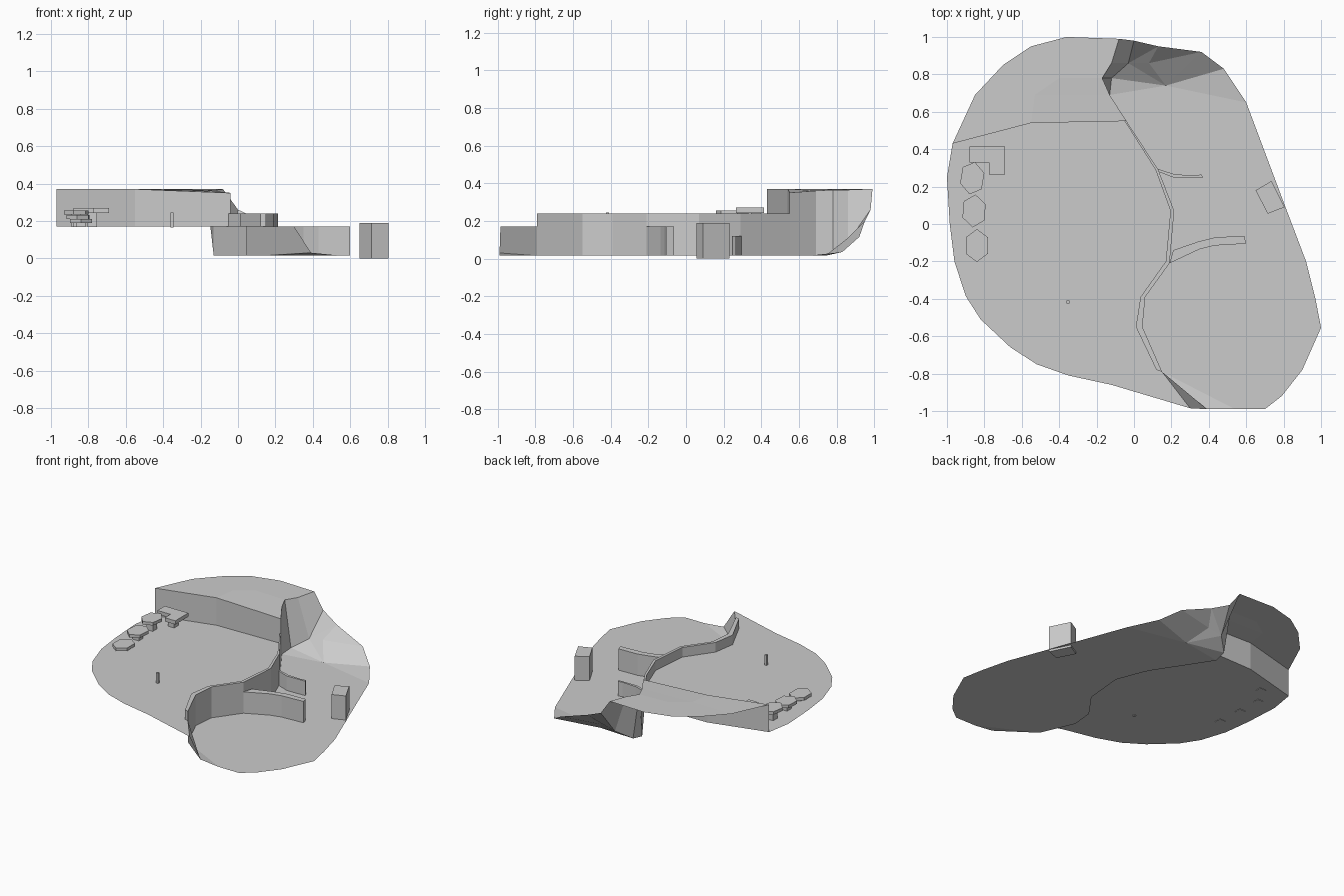
import bpy
from math import cos, sin, radians

if "Cube" in bpy.data.objects:
    bpy.data.objects.remove(bpy.data.objects["Cube"])

LOW, MID, RAIL, TOP = 0.015, 0.17, 0.24, 0.37


def mesh(name, faces):
    """Object from a list of faces, each a list of 3D points."""
    verts, index, polys = [], {}, []
    for f in faces:
        poly = []
        for p in f:
            p = tuple(round(c, 4) for c in p)
            if p not in index:
                index[p] = len(verts)
                verts.append(p)
            poly.append(index[p])
        polys.append(poly)
    me = bpy.data.meshes.new(name)
    me.from_pydata(verts, [], polys)
    ob = bpy.data.objects.new(name, me)
    bpy.context.collection.objects.link(ob)
    return ob


def at(points, z):
    return [(x, y, z) for x, y in points]


def strip(a, b):
    """Quads joining two equally long paths."""
    return [[a[i], a[i + 1], b[i + 1], b[i]] for i in range(len(a) - 1)]


def prism_faces(outline, z0, z1):
    lo, hi = at(outline, z0), at(outline, z1)
    return [hi, lo[::-1]] + strip(lo + lo[:1], hi + hi[:1])


def rect(x, y, s):
    return [(x - s, y - s), (x + s, y - s), (x + s, y + s), (x - s, y + s)]


# Two edges of the dividing wall, front to back
low_edge = [(.39, -.99), (.15, -.79), (.045, -.55), (.06, -.39), (.19, -.21),
            (.215, .07), (.13, .29), (-.04, .55)]
mid_edge = [(.30, -.985), (.12, -.78), (.01, -.55), (.035, -.39), (.17, -.2),
            (.195, .07), (.115, .29), (-.05, .55)]

# Middle floor
west = [(-.97, .43), (-1, .25), (-.985, 0), (-.96, -.2), (-.9, -.385), (-.82, -.51),
        (-.66, -.66), (-.52, -.75), (-.35, -.81), (-.12, -.86)]
mesh("middle_floor", [at(west + mid_edge[:1] + low_edge[1:2] + mid_edge[1:] + [(-.55, .54)], MID)])

# Lower floor, with a gently rising front corner
east = [(.48, .83), (.6, .65), (.72, .33), (.81, .09), (.92, -.2), (.97, -.4), (1, -.555),
        (.9, -.78), (.79, -.92), (.7, -.99), (.54, -.99)]
hinge = [(-.13, .69), (.17, .74)]
low = at(hinge + east[1:] + low_edge[1:], LOW)
mesh("lower_floor", [low,
                     [(.17, .74, LOW), (.48, .83, .035), (.6, .65, LOW)],
                     [(.54, -.99, LOW), (.39, -.99, .03), (.15, -.79, LOW)]])

# Dividing wall with raised rail, and the open cliff at its front
r, l = low_edge[1:], mid_edge[1:]
mesh("dividing_wall",
     strip(at(r, LOW), at(r, RAIL)) + strip(at(r, RAIL), at(l, RAIL)) + strip(at(l, RAIL), at(l, MID))
     + [at([r[0], l[0]], MID) + at([l[0], r[0]], RAIL)])
mesh("front_cliff", [[(.39, -.99, .03), (.15, -.79, LOW), (.15, -.79, MID), (.30, -.985, MID)]])

# Upper plateau and its front face
front = [(-.97, .43), (-.55, .54), (-.05, .55)]
front_top = [(-.97, .43, TOP), (-.55, .54, TOP), (-.05, .55, .35)]
cliff_top = [(-.13, .69, .36), (-.17, .78, .365), (-.12, .86, .365), (-.08, .99, TOP)]
back = [(-.36, 1), (-.55, .95), (-.7, .85), (-.85, .69)]
mesh("plateau", [
    [front_top[0], front_top[1], (-.53, .69, TOP), (-.85, .69, TOP)],
    [front_top[1], front_top[2], cliff_top[0], (-.53, .69, TOP)],
    [(-.53, .69, TOP), cliff_top[0], cliff_top[1], (-.4, .78, TOP)],
    [(-.4, .78, TOP)] + cliff_top[1:] + at(back, TOP) + [(-.53, .69, TOP)]])
mesh("plateau_front_wall", strip(at(front, MID), front_top))
mesh("plateau_side_wall", [[(-.04, .55, LOW), (-.13, .69, LOW), (-.13, .69, .36), (-.04, .55, .35)],
                           [(-.05, .55, MID), (-.04, .55, MID), (-.04, .55, .35), (-.05, .55, .35)],
                           [(-.05, .55, .35), (-.04, .55, .35), (-.13, .69, .36)]])

# Rear cliff falling from the plateau to the ramp
foot = [(-.13, .69, LOW), (-.12, .78, .03), (-.03, .86, .09), (0, .98, .26)]
mid_foot, low_foot, rim = (.08, .86, .11), (.36, .92, .115), (.13, .95, .2)
mesh("rear_cliff", strip(foot, cliff_top)
     + [[foot[2], mid_foot, rim], [foot[2], rim, foot[3]], [mid_foot, low_foot, rim]])

# Rear ramp rising from the lower floor
h0, h1, h2 = (-.13, .69, LOW), (.17, .74, LOW), (.48, .83, .035)
mesh("rear_ramp", [[h0, h1, foot[1]], [foot[1], h1, foot[2]], [foot[2], h1, mid_foot],
                   [mid_foot, h1, low_foot], [h1, h2, low_foot]])

# Curved partitions on the lower floor
mesh("long_partition", prism_faces([(.19, -.21), (.35, -.135), (.43, -.115), (.6, -.105), (.59, -.065),
                                    (.44, -.07), (.34, -.095), (.21, -.14)], LOW, MID))
mesh("short_partition", prism_faces([(.13, .28), (.22, .245), (.37, .248), (.36, .265), (.33, .26),
                                     (.22, .265), (.125, .295)], LOW, .12))

# Crate and marker post
mesh("crate", prism_faces([(.65, .18), (.715, .055), (.805, .09), (.735, .23)], 0, .19))
mesh("marker_post", prism_faces(rect(-.353, -.418, .008), .165, .245))

# Stepping stones on stems, climbing towards the corner ledge
for i, (x, y, z) in enumerate([(-.84, -.115, .21), (-.855, .07, .232), (-.865, .245, .255)]):
    ring = [(x + .068 * cos(radians(a + 30 - 6 * i)), y + .088 * sin(radians(a + 30 - 6 * i)))
            for a in range(0, 360, 60)]
    mesh(f"stepping_stone_{i + 1}", prism_faces(ring, z - .022, z)
         + prism_faces(rect(x, y, .025), MID - .003, z - .022))
mesh("corner_ledge", prism_faces([(-.88, .415), (-.88, .33), (-.775, .33), (-.775, .265),
                                  (-.69, .265), (-.69, .415)], .243, .27)
     + prism_faces(rect(-.78, .37, .025), MID - .003, .243))
